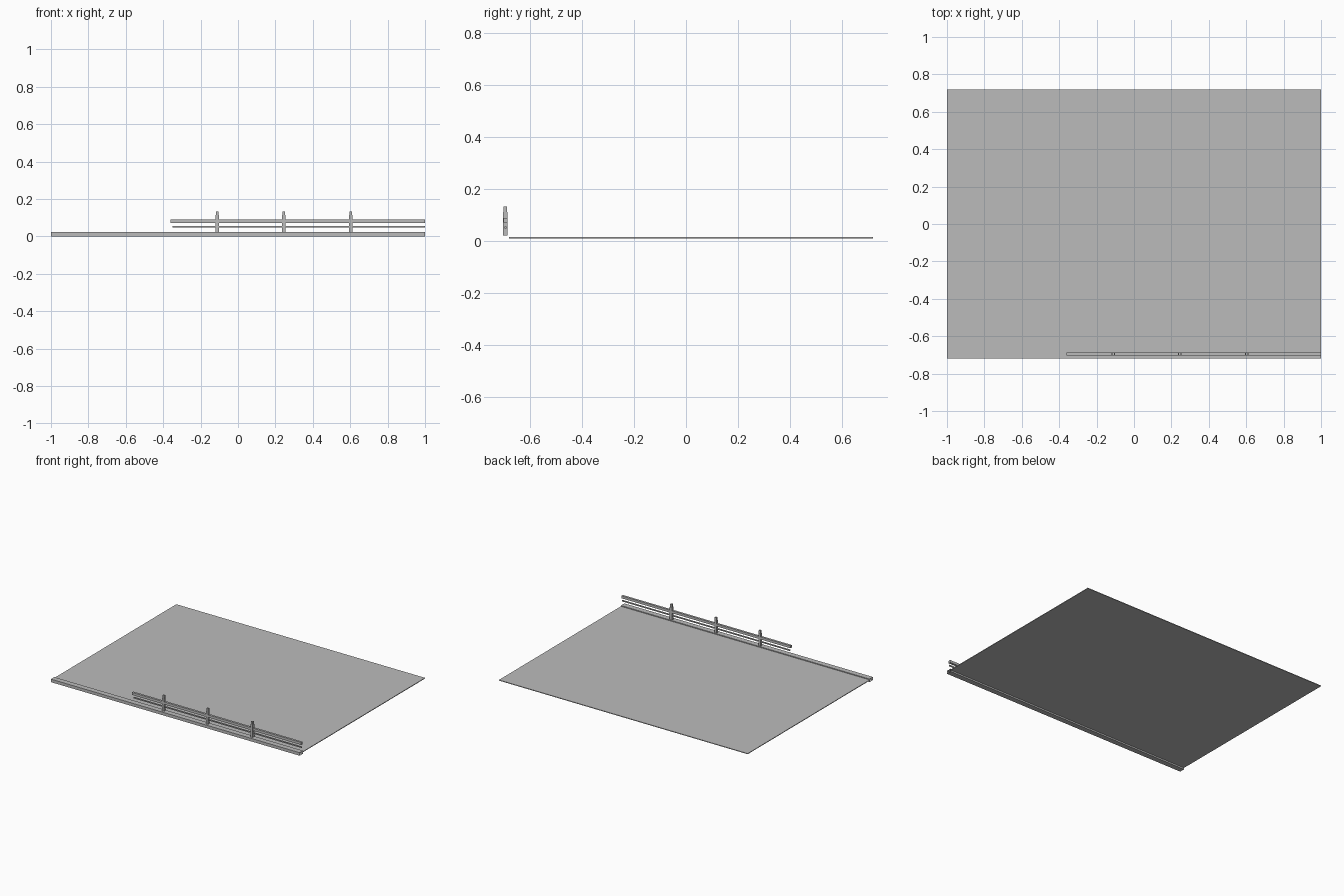
import bpy, bmesh

if "Cube" in bpy.data.objects:
    bpy.data.objects.remove(bpy.data.objects["Cube"])

grey = bpy.data.materials.new("concrete_grey")
grey.diffuse_color = (0.5, 0.5, 0.5, 1)
grey.use_nodes = True
grey.node_tree.nodes["Principled BSDF"].inputs["Base Color"].default_value = grey.diffuse_color


def box(name, x, y, z, open_ends=False):
    """Box from (min, max) ranges; open_ends drops the two x-facing sides."""
    bm = bmesh.new()
    bmesh.ops.create_cube(bm, size=1)
    for v in bm.verts:
        v.co = [r[0] + (c + 0.5) * (r[1] - r[0]) for c, r in zip(v.co, (x, y, z))]
    bm.normal_update()
    if open_ends:
        ends = [f for f in bm.faces if abs(f.normal.x) > 0.9]
        bmesh.ops.delete(bm, geom=ends, context='FACES_ONLY')
    mesh = bpy.data.meshes.new(name)
    bm.to_mesh(mesh)
    bm.free()
    mesh.materials.append(grey)
    obj = bpy.data.objects.new(name, mesh)
    bpy.context.collection.objects.link(obj)
    return obj


# Road deck and the raised kerb along its front edge
box("deck", (-1, 1), (-0.681, 0.72), (0.011, 0.016))
box("kerb", (-1, 1), (-0.72, -0.681), (0.0, 0.022), open_ends=True)

# Guard rails
box("upper_rail", (-0.36, 1), (-0.703, -0.687), (0.072, 0.09))
box("lower_rail", (-0.35, 1), (-0.699, -0.691), (0.048, 0.056))

# Posts with slightly narrower caps
for i, cx in enumerate((-0.11, 0.244, 0.602)):
    box(f"post_{i + 1}", (cx - 0.009, cx + 0.009), (-0.704, -0.686), (0.022, 0.113))
    box(f"post_cap_{i + 1}", (cx - 0.007, cx + 0.007), (-0.702, -0.688), (0.113, 0.134))
